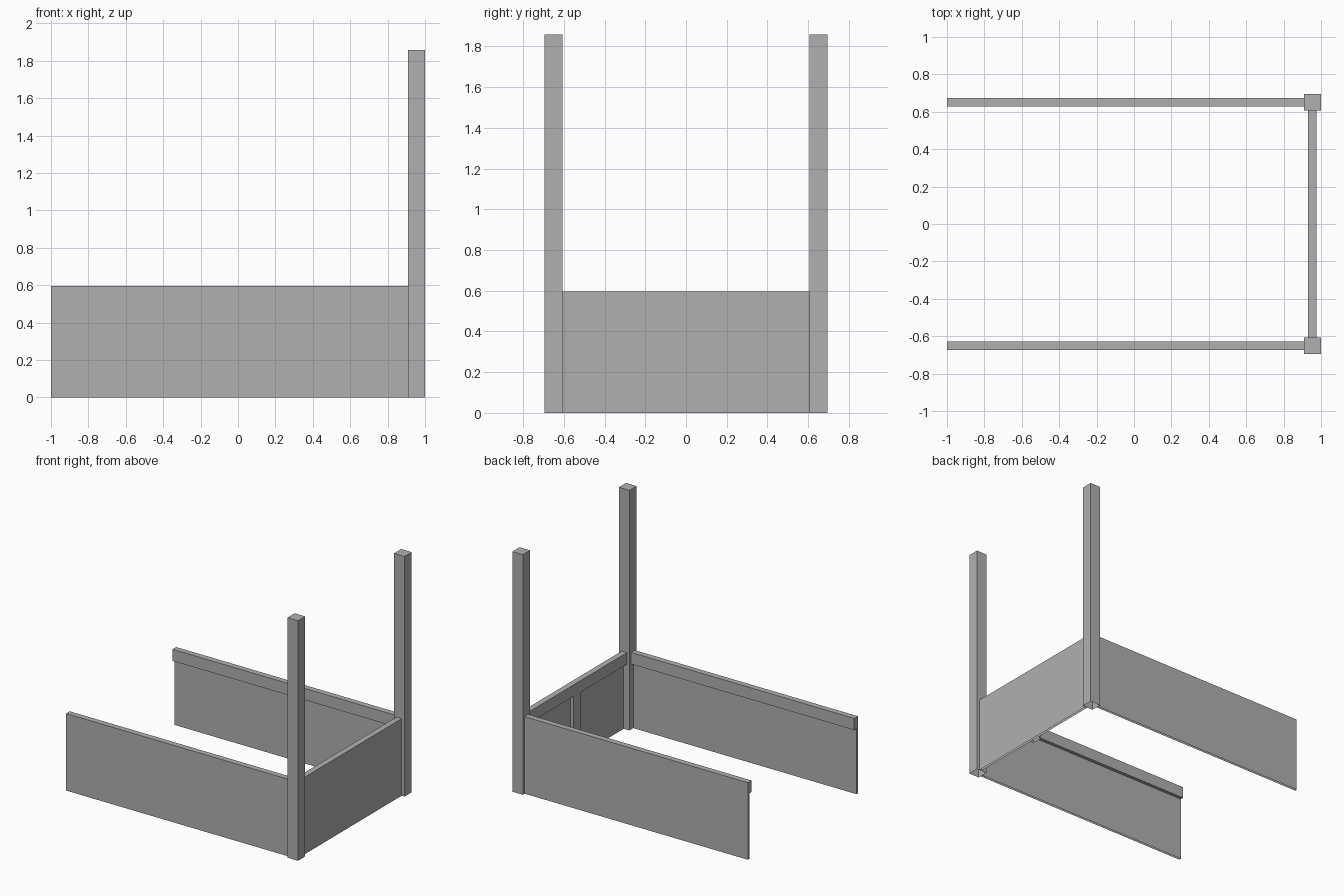
import bpy, bmesh

if "Cube" in bpy.data.objects:
    bpy.data.objects.remove(bpy.data.objects["Cube"])

# Dark grey used on every part
grey = bpy.data.materials.new("dark_grey")
grey.diffuse_color = (0.434, 0.434, 0.434, 1)
grey.use_nodes = True
grey.node_tree.nodes["Principled BSDF"].inputs["Base Color"].default_value = grey.diffuse_color

def box(name, x, y, z):
    """Box spanning the given (min, max) ranges; open underneath if it stands on the ground."""
    bpy.ops.mesh.primitive_cube_add(size=1, location=[(a + b) / 2 for a, b in (x, y, z)])
    ob = bpy.context.object
    ob.name = name
    ob.scale = [b - a for a, b in (x, y, z)]
    bpy.ops.object.transform_apply(location=False, rotation=False, scale=True)
    ob.data.materials.append(grey)
    if z[0] == 0:
        bm = bmesh.new()
        bm.from_mesh(ob.data)
        bm.normal_update()
        bottom = [f for f in bm.faces if f.normal.z < -0.9]
        bmesh.ops.delete(bm, geom=bottom, context='FACES_ONLY')
        bm.to_mesh(ob.data)
        bm.free()
    return ob

def side_box(name, s, x, y, z):
    """Box given for the back side, flipped to the front when s = -1."""
    return box(name, x, sorted((s * y[0], s * y[1])), z)

HEIGHT = 0.596
RAIL_Z = (HEIGHT - 0.09, HEIGHT)

# Both long sides: post, thin outer panel, top rail on the inside
for s, side in ((1, "back"), (-1, "front")):
    side_box(side + "_post", s, (0.91, 1.0), (0.607, 0.695), (0, 1.857))
    side_box(side + "_panel", s, (-1.0, 0.91), (0.655, 0.673), (0, HEIGHT))
    side_box(side + "_rail", s, (-1.0, 0.91), (0.628, 0.655), RAIL_Z)

# Short end between the posts, with a centre stud under its rail
box("end_panel", (0.958, 0.976), (-0.607, 0.607), (0, HEIGHT))
box("end_rail", (0.931, 0.958), (-0.607, 0.607), RAIL_Z)
box("end_stud", (0.931, 0.958), (-0.044, 0.044), (0, RAIL_Z[0]))
